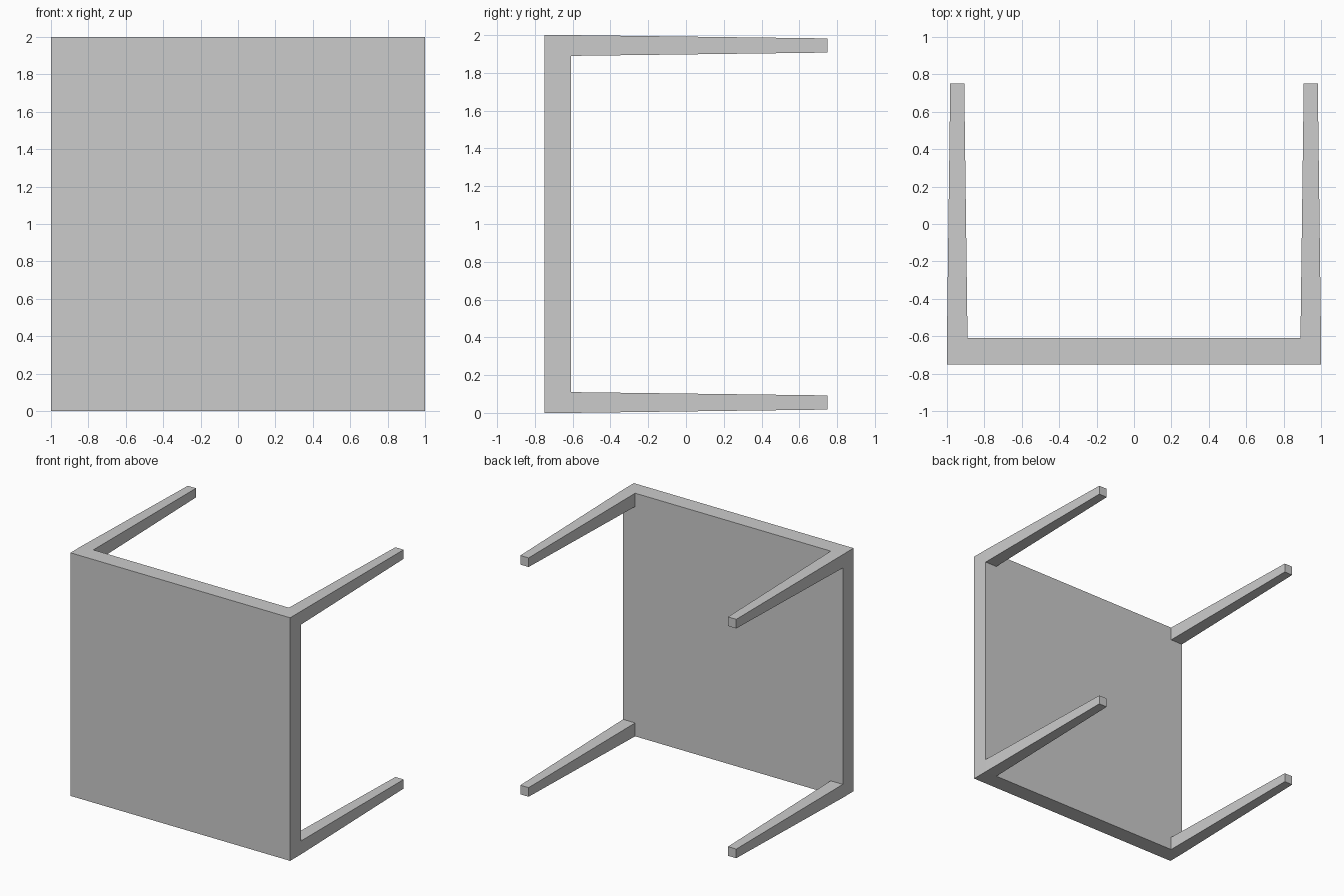
import bpy
import bmesh

if "Cube" in bpy.data.objects:
    bpy.data.objects.remove(bpy.data.objects["Cube"])

Y_FRONT, Y_INNER, Y_TIP = -0.75, -0.61, 0.75   # slab face, slab underside, leg tips
LEG_BASE, LEG_TIP = 0.11, 0.075                # square leg widths
LEG_OFFSET = 1.0 - LEG_BASE / 2                # leg centre from the table centre


def tapered_block(name, x, z, y0, y1, size0, size1):
    """Square block along y, size0 wide at y0 and size1 wide at y1."""
    bm = bmesh.new()
    bmesh.ops.create_cube(bm, size=1)
    for v in bm.verts:
        far = v.co.y > 0
        size = size1 if far else size0
        v.co = (v.co.x * size, y1 if far else y0, v.co.z * size)
    mesh = bpy.data.meshes.new(name)
    bm.to_mesh(mesh)
    bm.free()
    obj = bpy.data.objects.new(name, mesh)
    obj.location = (x, 0, z)
    bpy.context.collection.objects.link(obj)
    return obj


# Table top, standing on its edge
tapered_block("table_top", 0, 1, Y_FRONT, Y_INNER, 2, 2)

# Four tapered legs, flush with the corners of the top
for side, sx in (("left", -1), ("right", 1)):
    for level, sz in (("lower", -1), ("upper", 1)):
        tapered_block(f"{level}_{side}_leg", sx * LEG_OFFSET, 1 + sz * LEG_OFFSET,
                      Y_INNER, Y_TIP, LEG_BASE, LEG_TIP)
